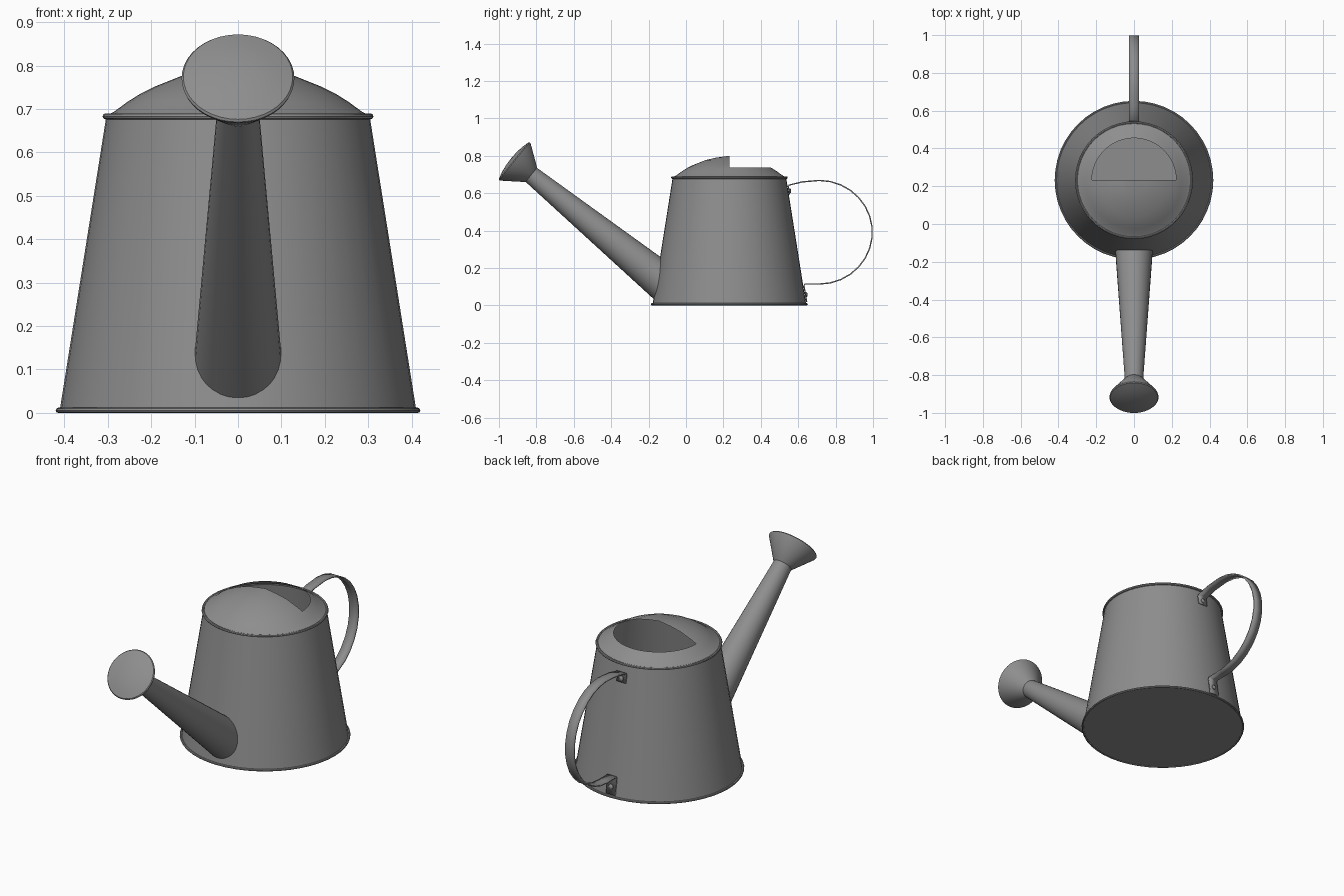
import bpy, bmesh, math
from mathutils import Vector, Matrix

if "Cube" in bpy.data.objects:
    bpy.data.objects.remove(bpy.data.objects["Cube"])

SEG = 48
CY = 0.232                      # y of the body axis
grey = bpy.data.materials.new("zinc_grey")
grey.diffuse_color = (0.27, 0.27, 0.27, 1)
grey.use_nodes = True
grey.node_tree.nodes["Principled BSDF"].inputs["Base Color"].default_value = grey.diffuse_color


def finish(name, bm, recalc=True):
    bmesh.ops.remove_doubles(bm, verts=bm.verts, dist=1e-5)
    if recalc:
        bmesh.ops.recalc_face_normals(bm, faces=bm.faces)
    me = bpy.data.meshes.new(name)
    bm.to_mesh(me)
    bm.free()
    me.materials.append(grey)
    for p in me.polygons:
        p.use_smooth = True
    me.set_sharp_from_angle(angle=math.radians(32))
    ob = bpy.data.objects.new(name, me)
    bpy.context.collection.objects.link(ob)
    return ob


def revolve(profile, matrix, seg=SEG, closed=False):
    """Turn (radius, height) points round the local z axis."""
    bm = bmesh.new()
    rings = []
    for r, h in profile:
        if r < 1e-6:
            v = bm.verts.new(matrix @ Vector((0, 0, h)))
            rings.append([v] * seg)
        else:
            rings.append([bm.verts.new(matrix @ Vector((
                r * math.cos(2 * math.pi * i / seg),
                r * math.sin(2 * math.pi * i / seg), h))) for i in range(seg)])
    pairs = list(zip(rings, rings[1:]))
    if closed:
        pairs.append((rings[-1], rings[0]))
    for a, b in pairs:
        for i in range(seg):
            j = (i + 1) % seg
            quad = list(dict.fromkeys((a[i], a[j], b[j], b[i])))
            bm.faces.new(quad)
    return bm


def body_radius(z):
    return 0.411 - (0.411 - 0.303) * (z - 0.005) / 0.68


upright = Matrix.Translation((0, CY, 0))

# Tapered body with a floor, open at the top
finish("body", revolve([(0, 0.003), (0.411, 0.003), (0.303, 0.685)], upright))

# Rolled rims
for name, R, z, r in (("bottom_rim", 0.414, 0.006, 0.006),
                      ("top_rim", 0.305, 0.683, 0.007)):
    ring = [(R + r * math.cos(k * math.pi / 4), z + r * math.sin(k * math.pi / 4))
            for k in range(8)]
    finish(name, revolve(ring, upright, closed=True))

# Domed lid with the back half of its crown cut away
lid = revolve([(0.303, 0.685), (0.285, 0.694), (0.255, 0.716), (0.223, 0.736),
               (0.19, 0.752), (0.13, 0.776), (0.07, 0.790), (0, 0.800)], upright)
cut = [f for f in lid.faces
       if f.calc_center_median().y > CY and f.calc_center_median().z > 0.736]
bmesh.ops.delete(lid, geom=cut, context='FACES')
for f in lid.faces:
    f.normal_update()
if sum(f.normal.z for f in lid.faces) < 0:
    bmesh.ops.reverse_faces(lid, faces=lid.faces)
finish("lid", lid, recalc=False)

# Tapered spout, its lower end trimmed to the body wall
tip = Vector((0, -0.83, 0.70))
root = Vector((0, -0.16, 0.155))
axis = (tip - root).normalized()
aim = axis.to_track_quat('Z', 'Y').to_matrix().to_4x4()
length = (tip - root).length
spout = revolve([(0.098, 0), (0.048, length)], Matrix.Translation(root) @ aim, 32)
spout.verts.ensure_lookup_table()
for i in range(32):
    low, high = spout.verts[i], spout.verts[32 + i].co
    d = low.co - high
    a, b = 0.0, 1.5
    for _ in range(30):
        t = (a + b) / 2
        p = high + d * t
        if math.hypot(p.x, p.y - CY) > body_radius(p.z):
            a = t
        else:
            b = t
    low.co = high + d * (b + 0.005)
finish("spout", spout)

# Sprinkler rose
finish("rose", revolve([(0.045, -0.006), (0.052, 0.0), (0.128, 0.105), (0.130, 0.112),
                        (0.126, 0.117), (0.09, 0.127), (0.045, 0.134), (0, 0.136)],
                       Matrix.Translation(tip) @ aim, 40))

# Strap handle: tab, arch, tab


def wall(z, gap=0.004):
    return (CY + body_radius(z) + gap, z)


path = [wall(0.592), wall(0.636), (0.552, 0.643), (0.62, 0.660)]
path += [(0.712 + 0.284 * math.cos(math.radians(90 - a)),
          0.391 + 0.277 * math.sin(math.radians(90 - a))) for a in range(0, 181, 12)]
path += [(0.636, 0.114), wall(0.106), wall(0.018)]
bm = bmesh.new()
rows = [[bm.verts.new((x, y, z)) for x in (-0.027, 0.027)] for y, z in path]
for a, b in zip(rows, rows[1:]):
    bm.faces.new((a[0], a[1], b[1], b[0]))
strap = finish("handle", bm)
mod = strap.modifiers.new("thickness", 'SOLIDIFY')
mod.thickness = 0.007
mod.offset = 0

# Rivets through the tabs
slope = math.atan2(0.108, 0.68)
out = Vector((0, math.cos(slope), math.sin(slope))).to_track_quat('Z', 'Y').to_matrix().to_4x4()
for name, z in (("upper_rivet", 0.612), ("lower_rivet", 0.058)):
    y, _ = wall(z)
    finish(name, revolve([(0, 0), (0.013, 0), (0.013, 0.007), (0.008, 0.011), (0, 0.012)],
                         Matrix.Translation((0, y, z)) @ out, 16))
